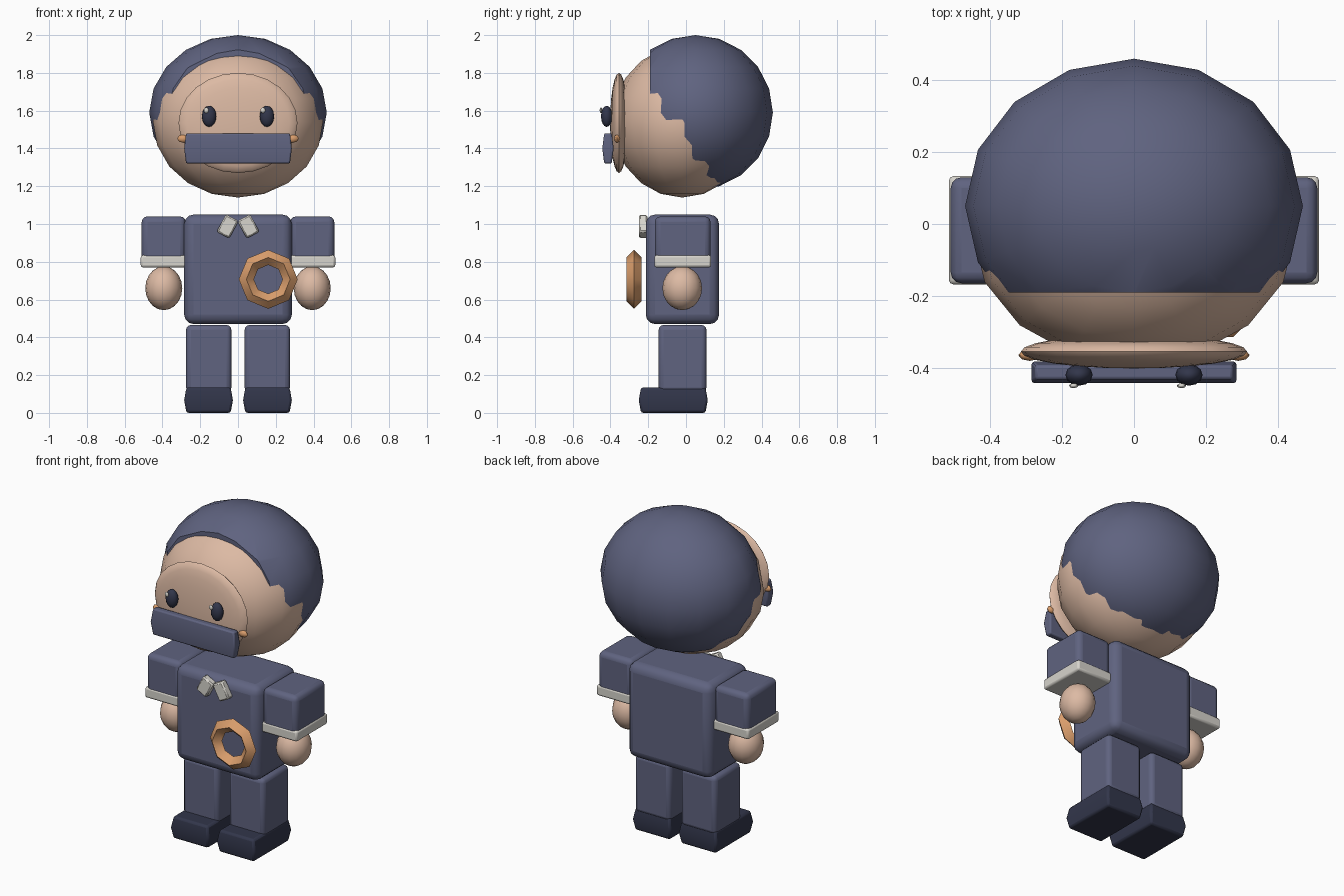
import bpy, bmesh, math
from mathutils import Vector

if "Cube" in bpy.data.objects:
    bpy.data.objects.remove(bpy.data.objects["Cube"])


def material(name, rgb):
    m = bpy.data.materials.new(name)
    m.diffuse_color = (*rgb, 1)
    m.use_nodes = True
    m.node_tree.nodes["Principled BSDF"].inputs["Base Color"].default_value = m.diffuse_color
    return m


NAVY = material("navy", (0.115, 0.125, 0.215))
DARK = material("dark_navy", (0.032, 0.037, 0.070))
SKIN = material("skin", (0.72, 0.49, 0.37))
ORANGE = material("orange", (0.70, 0.34, 0.15))
WHITE = material("off_white", (0.68, 0.66, 0.61))


def finish(name, mat, angle=50):
    ob = bpy.context.object
    ob.name = name
    ob.data.materials.append(mat)
    bpy.ops.object.transform_apply(location=False, rotation=True, scale=True)
    bpy.ops.object.shade_smooth_by_angle(angle=math.radians(angle))
    return ob


def ball(name, mat, loc, radii, seg=16, rings=10, rot=(0, 0, 0)):
    bpy.ops.mesh.primitive_uv_sphere_add(segments=seg, ring_count=rings, radius=1,
                                         location=loc, rotation=rot)
    bpy.context.object.scale = radii
    return finish(name, mat)


def box(name, mat, lo, hi, bevel, seg=3, rot_y=0.0, taper=0.0):
    """Bevelled box between two corners; taper shrinks top and bottom rims."""
    lo, hi = Vector(lo), Vector(hi)
    bpy.ops.mesh.primitive_cube_add(size=1, location=(lo + hi) / 2, rotation=(0, rot_y, 0))
    bpy.context.object.scale = hi - lo
    ob = finish(name, mat)
    if taper:
        bm = bmesh.new()
        bm.from_mesh(ob.data)
        uprights = [e for e in bm.edges
                    if abs(e.verts[0].co.z - e.verts[1].co.z) > 0.01]
        bmesh.ops.subdivide_edges(bm, edges=uprights, cuts=1)
        top = max(v.co.z for v in bm.verts)
        for v in bm.verts:
            if abs(v.co.z) > top * 0.9:
                v.co.x -= math.copysign(taper, v.co.x)
                v.co.y -= math.copysign(taper, v.co.y)
        bm.to_mesh(ob.data)
        bm.free()
    mod = ob.modifiers.new("rounding", "BEVEL")
    mod.width = bevel
    mod.segments = seg
    mod.limit_method = "ANGLE"
    return ob


# Head and hair shell, with the fringe trimmed flat above the face
ball("head", SKIN, (0, -0.02, 1.54), (0.45, 0.37, 0.40))
hair = ball("hair", NAVY, (0, 0.05, 1.59), (0.47, 0.41, 0.41))
bm = bmesh.new()
bm.from_mesh(hair.data)
cut = bmesh.ops.bisect_plane(bm, geom=bm.verts[:] + bm.edges[:] + bm.faces[:],
                             plane_co=(0, -0.24, 0), plane_no=(0, -1, 0), clear_outer=True)
bmesh.ops.edgeloop_fill(bm, edges=[g for g in cut["geom_cut"]
                                   if isinstance(g, bmesh.types.BMEdge)])
bm.to_mesh(hair.data)
bm.free()

# Face disc and mask
ball("face_disc", SKIN, (0, -0.355, 1.535), (0.315, 0.265, 0.047), 24, 12,
     (math.pi / 2, 0, 0))
box("mask", NAVY, (-0.285, -0.443, 1.32), (0.285, -0.383, 1.48), 0.008, 2, taper=0.01)

# Torso
box("torso", NAVY, (-0.285, -0.213, 0.47), (0.285, 0.175, 1.05), 0.05)

# Paired parts
for s, side in ((-1, "left"), (1, "right")):
    def pair(name, mat, x0, x1, y0, y1, z0, z1, bevel, seg=3, taper=0.0):
        a, b = sorted((s * x0, s * x1))
        box(f"{name}_{side}", mat, (a, y0, z0), (b, y1, z1), bevel, seg, taper=taper)

    pair("sleeve", NAVY, 0.277, 0.51, -0.165, 0.13, 0.79, 1.04, 0.03)
    pair("cuff", WHITE, 0.272, 0.515, -0.168, 0.133, 0.77, 0.835, 0.012, 2)
    ball(f"hand_{side}", SKIN, (s * 0.393, -0.02, 0.66), (0.098, 0.105, 0.116), 16, 10)
    pair("leg", NAVY, 0.035, 0.275, -0.145, 0.108, 0.11, 0.465, 0.025)
    pair("shoe", DARK, 0.027, 0.285, -0.25, 0.115, 0.0, 0.135, 0.012, 2, taper=0.012)

    # Eyes, their highlights and the mask loops
    ball(f"eye_{side}", DARK, (s * 0.153, -0.42, 1.57), (0.038, 0.03, 0.056), 12, 8)
    ball(f"eye_glint_{side}", WHITE, (s * 0.15 - 0.018, -0.45, 1.602),
         (0.013, 0.007, 0.015), 8, 6)
    ball(f"mask_loop_{side}", ORANGE, (s * 0.29, -0.365, 1.452), (0.032, 0.016, 0.022), 8, 4)

    # Collar flap
    box(f"collar_{side}", WHITE, (s * 0.055 - 0.038, -0.25, 0.935),
        (s * 0.055 + 0.038, -0.205, 1.04), 0.008, 1, rot_y=-s * math.radians(28))

# Ring on the chest
bpy.ops.mesh.primitive_torus_add(major_segments=8, minor_segments=4, major_radius=0.116,
                                 minor_radius=0.04, location=(0.16, -0.275, 0.707),
                                 rotation=(math.pi / 2, 0, 0))
finish("chest_ring", ORANGE, 60)
